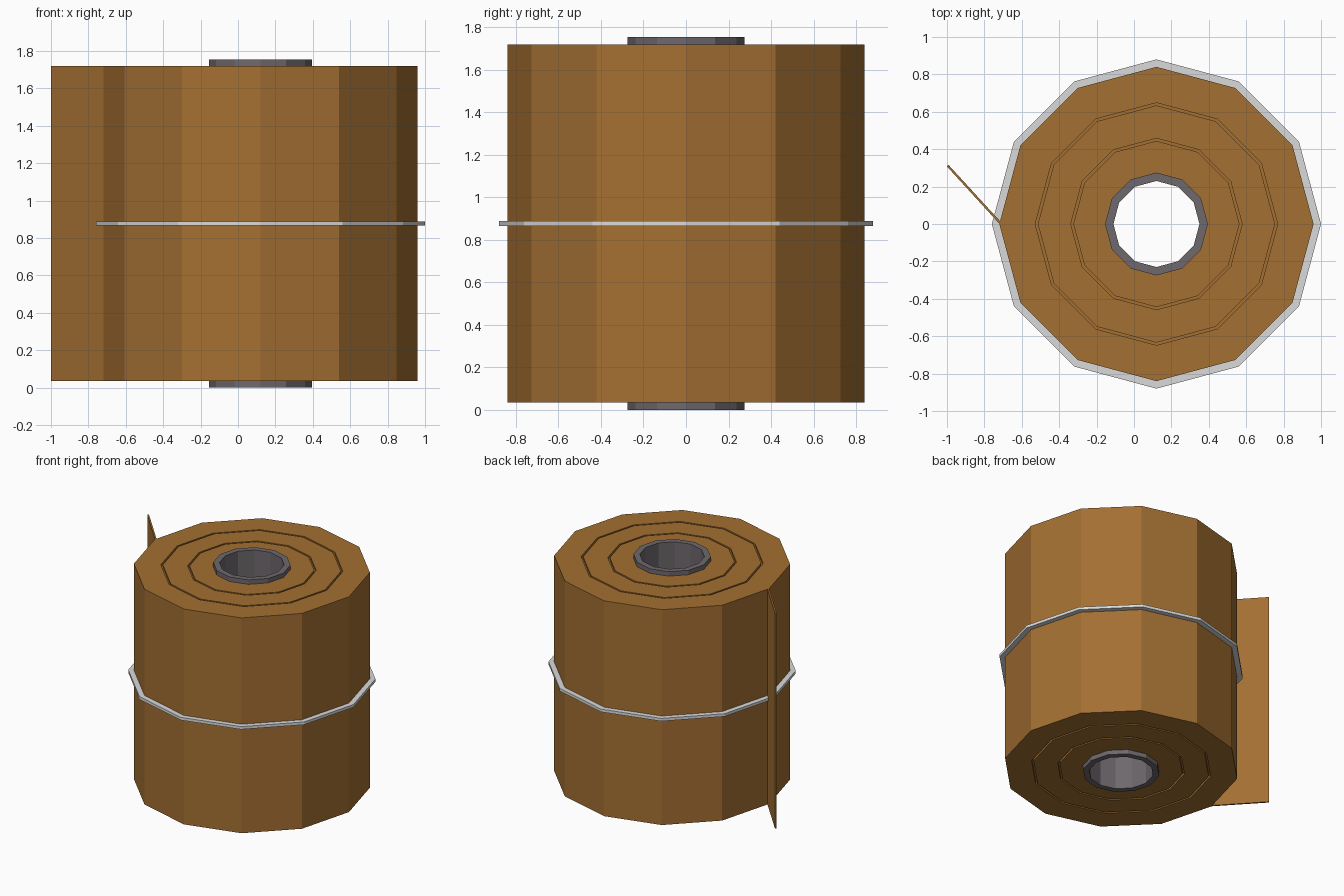
import bpy, bmesh, math
from mathutils import Vector

if "Cube" in bpy.data.objects:
    bpy.data.objects.remove(bpy.data.objects["Cube"], do_unlink=True)

SIDES = 12
AXIS_X = 0.12
BOTTOM, TOP = 0.035, 1.72


def material(name, rgb):
    mat = bpy.data.materials.new(name)
    mat.use_nodes = True
    mat.diffuse_color = (*rgb, 1)
    mat.node_tree.nodes["Principled BSDF"].inputs["Base Color"].default_value = (*rgb, 1)
    return mat


def finish(name, bm, mat):
    bmesh.ops.recalc_face_normals(bm, faces=bm.faces)
    mesh = bpy.data.meshes.new(name)
    bm.to_mesh(mesh)
    bm.free()
    mesh.materials.append(mat)
    obj = bpy.data.objects.new(name, mesh)
    bpy.context.collection.objects.link(obj)
    return obj


def lathe(name, profile, mat):
    """Sweep a closed (radius, z) outline around the roll axis in flat facets."""
    bm = bmesh.new()
    rings = []
    for i in range(SIDES):
        a = math.tau * i / SIDES
        rings.append([bm.verts.new((AXIS_X + r * math.cos(a), r * math.sin(a), z))
                      for r, z in profile])
    n = len(profile)
    for i in range(SIDES):
        a, b = rings[i], rings[(i + 1) % SIDES]
        for j in range(n):
            k = (j + 1) % n
            bm.faces.new((a[j], b[j], b[k], a[k]))
    return finish(name, bm, mat)


def tube(name, inner, outer, low, high, mat):
    return lathe(name, [(inner, low), (outer, low), (outer, high), (inner, high)], mat)


brown = material("roll brown", (0.37, 0.16, 0.032))
grey = material("core dark grey", (0.155, 0.138, 0.15))
silver = material("band light grey", (0.70, 0.70, 0.70))

# Wound sheet with thin grooves between its layers on both ends
top_edge = [(0.26, TOP)]
for r in (0.45, 0.64):
    top_edge += [(r - 0.006, TOP), (r - 0.006, TOP - 0.02),
                 (r + 0.008, TOP - 0.02), (r + 0.008, TOP)]
top_edge.append((0.84, TOP))
bottom_edge = [(r, BOTTOM + TOP - z) for r, z in reversed(top_edge)]
lathe("wound_sheet", top_edge + bottom_edge, brown)

# Hollow core sticking out at both ends
tube("core_tube", 0.23, 0.275, 0, 1.755, grey)

# Band around the middle
tube("middle_band", 0.83, 0.88, 0.866, 0.888, silver)

# Loose end of the sheet
start, end = Vector((-0.715, 0.005)), Vector((-0.996, 0.312))
side = (end - start).orthogonal().normalized() * 0.006
bm = bmesh.new()
base = bm.faces.new([bm.verts.new((*p, BOTTOM)) for p in
                     (start - side, end - side, end + side, start + side)])
lifted = bmesh.ops.extrude_face_region(bm, geom=[base])["geom"]
bmesh.ops.translate(bm, vec=(0, 0, TOP - BOTTOM),
                    verts=[v for v in lifted if isinstance(v, bmesh.types.BMVert)])
if not any(abs(f.normal.z) > 0.9 and f.calc_center_median().z < 0.1 for f in bm.faces):
    bmesh.ops.holes_fill(bm, edges=[e for e in bm.edges if e.is_boundary])
finish("loose_sheet_end", bm, brown)
